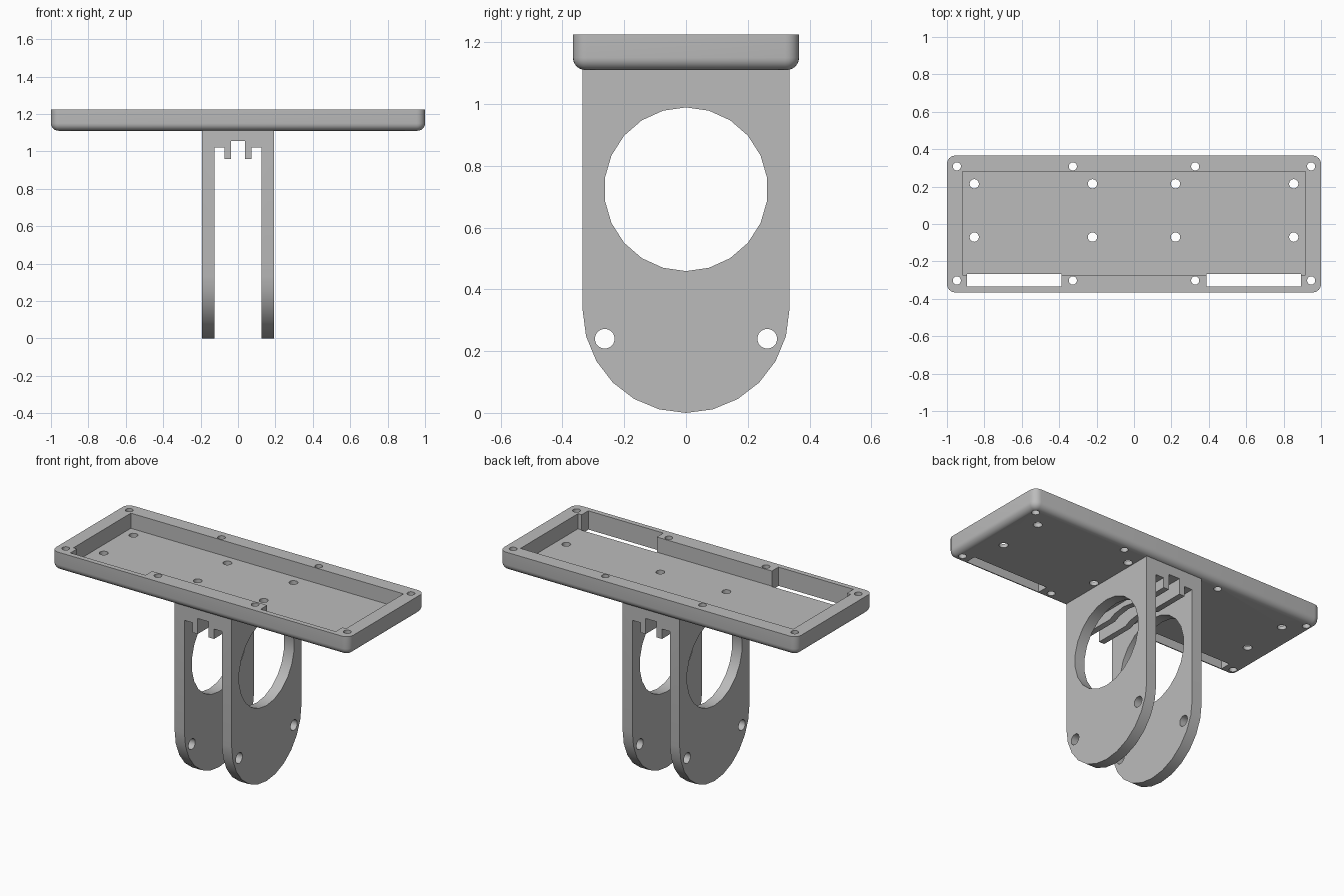
import bpy, bmesh
from math import sin, cos, pi, radians

if "Cube" in bpy.data.objects:
    bpy.data.objects.remove(bpy.data.objects["Cube"])

grey = bpy.data.materials.new("plain grey")
grey.use_nodes = True
colour = (0.5, 0.5, 0.5, 1)
grey.diffuse_color = colour
grey.node_tree.nodes["Principled BSDF"].inputs["Base Color"].default_value = colour

# Maps a 2D profile point plus depth to 3D, by extrusion axis
PLACE = {"x": lambda a, b, d: (d, a, b),
         "y": lambda a, b, d: (a, d, b),
         "z": lambda a, b, d: (a, b, d)}


def loft(bm, rings):
    """Skin a stack of equal rings and cap both ends."""
    loops = [[bm.verts.new(p) for p in ring] for ring in rings]
    n = len(loops[0])
    for low, high in zip(loops, loops[1:]):
        for i in range(n):
            j = (i + 1) % n
            bm.faces.new((low[i], low[j], high[j], high[i]))
    bm.faces.new(loops[0][::-1])
    bm.faces.new(loops[-1])


def prism(bm, points, axis, lo, hi):
    loft(bm, [[PLACE[axis](a, b, d) for a, b in points] for d in (lo, hi)])


def circle(a, b, r, n):
    return [(a + r * sin(2 * pi * i / n), b + r * cos(2 * pi * i / n)) for i in range(n)]


def rect(a0, a1, b0, b1):
    return [(a0, b0), (a1, b0), (a1, b1), (a0, b1)]


def finish(bm, name):
    bmesh.ops.recalc_face_normals(bm, faces=bm.faces)
    mesh = bpy.data.meshes.new(name)
    bm.to_mesh(mesh)
    bm.free()
    mesh.materials.append(grey)
    obj = bpy.data.objects.new(name, mesh)
    bpy.context.collection.objects.link(obj)
    return obj


def activate(obj):
    bpy.ops.object.select_all(action="DESELECT")
    obj.select_set(True)
    bpy.context.view_layer.objects.active = obj


def carve(target, prisms, operation="DIFFERENCE"):
    """Apply a boolean with the given prisms, then discard the cutter."""
    bm = bmesh.new()
    for args in prisms:
        prism(bm, *args)
    cutter = finish(bm, "cutter")
    cutter.hide_render = True
    mod = target.modifiers.new("carve", "BOOLEAN")
    mod.operation, mod.solver, mod.object = operation, "EXACT", cutter
    activate(target)
    bpy.ops.object.modifier_apply(modifier=mod.name)
    bpy.data.objects.remove(cutter)


# Tray: rounded rectangle with a filleted lower edge
BASE, TOP, FLOOR = 1.11, 1.225, 1.133
HX, HY, R, FILLET, STEPS = 1.0, 0.366, 0.045, 0.04, 6


def tray_ring(inset, z):
    ring = []
    for k, (sx, sy) in enumerate([(1, 1), (-1, 1), (-1, -1), (1, -1)]):
        for i in range(STEPS + 1):
            t = (k + i / STEPS) * pi / 2
            ring.append((sx * (HX - R) + (R - inset) * cos(t),
                         sy * (HY - R) + (R - inset) * sin(t), z))
    return ring


bm = bmesh.new()
rings = []
for i in range(STEPS + 1):
    t = i / STEPS * pi / 2
    rings.append(tray_ring(FILLET * (1 - sin(t)), BASE + FILLET * (1 - cos(t))))
rings.append(tray_ring(0, TOP))
loft(bm, rings)
tray = finish(bm, "tray")

# Pocket, front cable slots and screw holes
carve(tray, [(rect(-0.917, 0.917, -0.272, 0.28), "z", FLOOR, 1.4)])
carve(tray, [(rect(min(s * 0.387, s * 0.892), max(s * 0.387, s * 0.892), -0.335, -0.268),
              "z", 1.0, 1.4) for s in (-1, 1)])
rim = [(x, y, 0.022) for x in (0.947, 0.327) for y in (0.308, -0.302)]
inner = [(x, y, 0.025) for x in (0.854, 0.222) for y in (0.215, -0.07)]
carve(tray, [(circle(s * x, y, r, 16), "z", 1.0, 1.4)
             for x, y, r in rim + inner for s in (-1, 1)])

# Bracket: two legs joined by a ribbed bridge, swept front to back
half = [(0.192, 1.115), (0.192, -0.1), (0.126, -0.1), (0.126, 1.02), (0.073, 1.02),
        (0.073, 0.96), (0.037, 0.96), (0.037, 1.055)]
bm = bmesh.new()
prism(bm, half + [(-x, z) for x, z in reversed(half)], "y", -0.5, 0.5)
bracket = finish(bm, "bracket")

# Round the feet, then bore the large opening and the bolt holes
W = 0.335
outline = [(W * cos(i * pi / 12), W - W * sin(i * pi / 12)) for i in range(13)]
carve(bracket, [(outline + [(-W, 1.3), (W, 1.3)], "x", -0.5, 0.5)], "INTERSECT")
carve(bracket, [(circle(0, 0.724, 0.265, 22), "x", -0.5, 0.5)]
      + [(circle(s * 0.263, 0.24, 0.032, 18), "x", -0.5, 0.5) for s in (-1, 1)])

for obj in (tray, bracket):
    activate(obj)
    bpy.ops.object.shade_smooth_by_angle(angle=radians(30))
